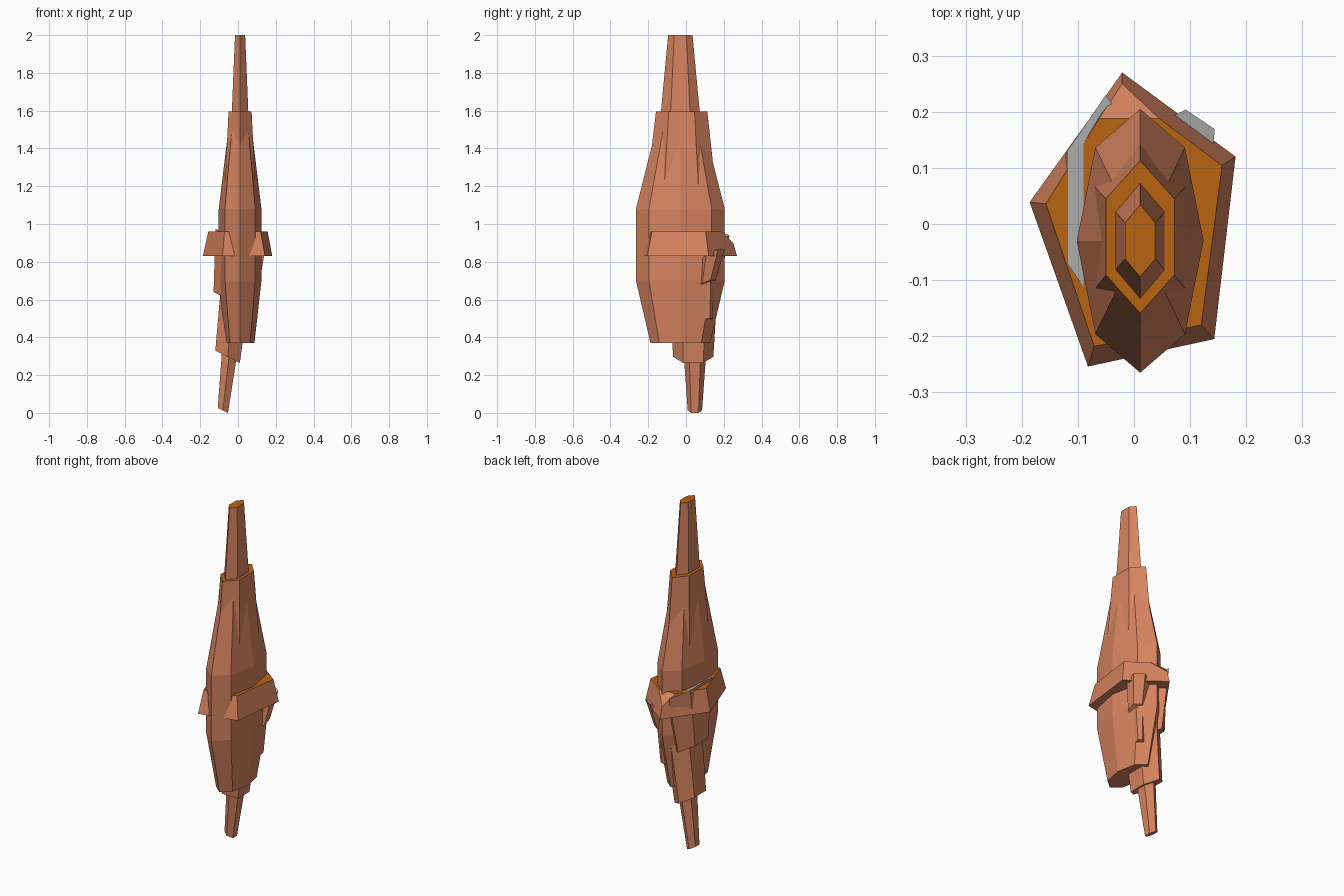
import bpy, bmesh, math

if "Cube" in bpy.data.objects:
    bpy.data.objects.remove(bpy.data.objects["Cube"])


def material(name, rgb):
    m = bpy.data.materials.new(name)
    m.diffuse_color = (*rgb, 1)
    m.use_nodes = True
    m.node_tree.nodes["Principled BSDF"].inputs["Base Color"].default_value = m.diffuse_color
    return m


clay = material("terracotta rock", (0.68, 0.23, 0.115))
ochre = material("ochre ledge", (0.49, 0.125, 0.006))
grey = material("grey ledge", (0.57, 0.57, 0.57))


def loft(name, rings, cap):
    """Join rings (bottom to top); the last cap gets its own colour."""
    bm = bmesh.new()
    vr = [[bm.verts.new(p) for p in r] for r in rings]
    n = len(vr[0])
    for a, b in zip(vr, vr[1:]):
        for i in range(n):
            j = (i + 1) % n
            bm.faces.new((a[i], a[j], b[j], b[i]))
    bm.faces.new(vr[0][::-1])
    if cap:
        bm.faces.new(vr[-1]).material_index = 1
    me = bpy.data.meshes.new(name)
    ob = bpy.data.objects.new(name, me)
    bpy.context.collection.objects.link(ob)
    me.materials.append(clay)
    me.materials.append(cap or ochre)
    return ob, bm, vr


def finish(ob, bm):
    bmesh.ops.recalc_face_normals(bm, faces=bm.faces)
    bm.to_mesh(ob.data)
    bm.free()


def ring(n, c, ru, rv, out=0.0, slope=0.0):
    """n-gon with a corner across the outward direction, rising outward by slope."""
    u = (math.cos(out), math.sin(out))
    pts = []
    for i in range(n):
        t = math.pi / 2 + 2 * math.pi * i / n
        a, b = ru * math.cos(t), rv * math.sin(t)
        pts.append((c[0] + a * u[0] - b * u[1], c[1] + a * u[1] + b * u[0], c[2] + slope * a))
    return pts


def rock(name, n, levels, cap, out=0.0, slope=0.0):
    ob, bm, _ = loft(name, [ring(n, c, ru, rv, out, slope) for c, ru, rv in levels], cap)
    finish(ob, bm)


# Main upright stack
X, Y = 0.011, -0.03
rock("top_spire", 6, [((X, Y, 1.58), 0.051, 0.104), ((X, Y, 2.0), 0.031, 0.0645)], ochre)
rock("upper_rock", 6, [((X, Y + 0.005, 1.2), 0.093, 0.181), ((X, Y + 0.007, 1.595), 0.0705, 0.136)], ochre)
rock("main_rock", 8, [((X, Y, 0.37), 0.076, 0.158), ((X, Y, 0.7), 0.113, 0.235),
                      ((X, Y, 1.08), 0.113, 0.235), ((X, Y, 1.59), 0.051, 0.106)], ochre)

# Leaning rocks on the left, rising outward
left = dict(out=math.pi, slope=0.5)
rock("left_rock", 6, [((-0.06, 0.04, 0.605), 0.08, 0.12), ((-0.05, 0.03, 0.94), 0.08, 0.2)], grey, **left)
rock("lower_rock", 6, [((-0.055, 0.038, 0.2975), 0.075, 0.107), ((0.0, 0.045, 0.8), 0.088, 0.13)], grey, **left)
rock("bottom_spire", 6, [((-0.08, 0.047, 0.0135), 0.0312, 0.038), ((-0.045, 0.047, 0.32), 0.045, 0.06)], grey, **left)

# Small hanging rocks at the back right
back = dict(out=math.atan2(0.83, 0.56))
rock("back_rock", 6, [((0.073, 0.112, 0.685), 0.045, 0.048), ((0.088, 0.142, 0.838), 0.062, 0.062)], grey, slope=0.5, **back)
rock("back_spire", 6, [((0.055, 0.115, 0.495), 0.025, 0.025), ((0.065, 0.115, 0.72), 0.037, 0.037)], grey, slope=0.3, **back)

# Flared ledge around the middle, with a dropped back corner
low = [(-0.186, 0.039), (-0.082, -0.254), (0.143, -0.205), (0.181, 0.12),
       (0.067, 0.205), (-0.021, 0.27), (-0.074, 0.195)]
high = [(-0.157, 0.036), (-0.071, -0.218), (0.12, -0.18), (0.157, 0.104),
        (0.045, 0.188), (-0.021, 0.25), (-0.062, 0.188)]
ob, bm, vr = loft("ledge", [[(x, y, 0.83) for x, y in low],
                            [(x, y, 0.9 if y > 0.2 else 0.96) for x, y in high]], None)
top = vr[-1]
bm.faces.new(top[:5] + top[6:]).material_index = 1
bm.faces.new(top[4:7])
finish(ob, bm)
